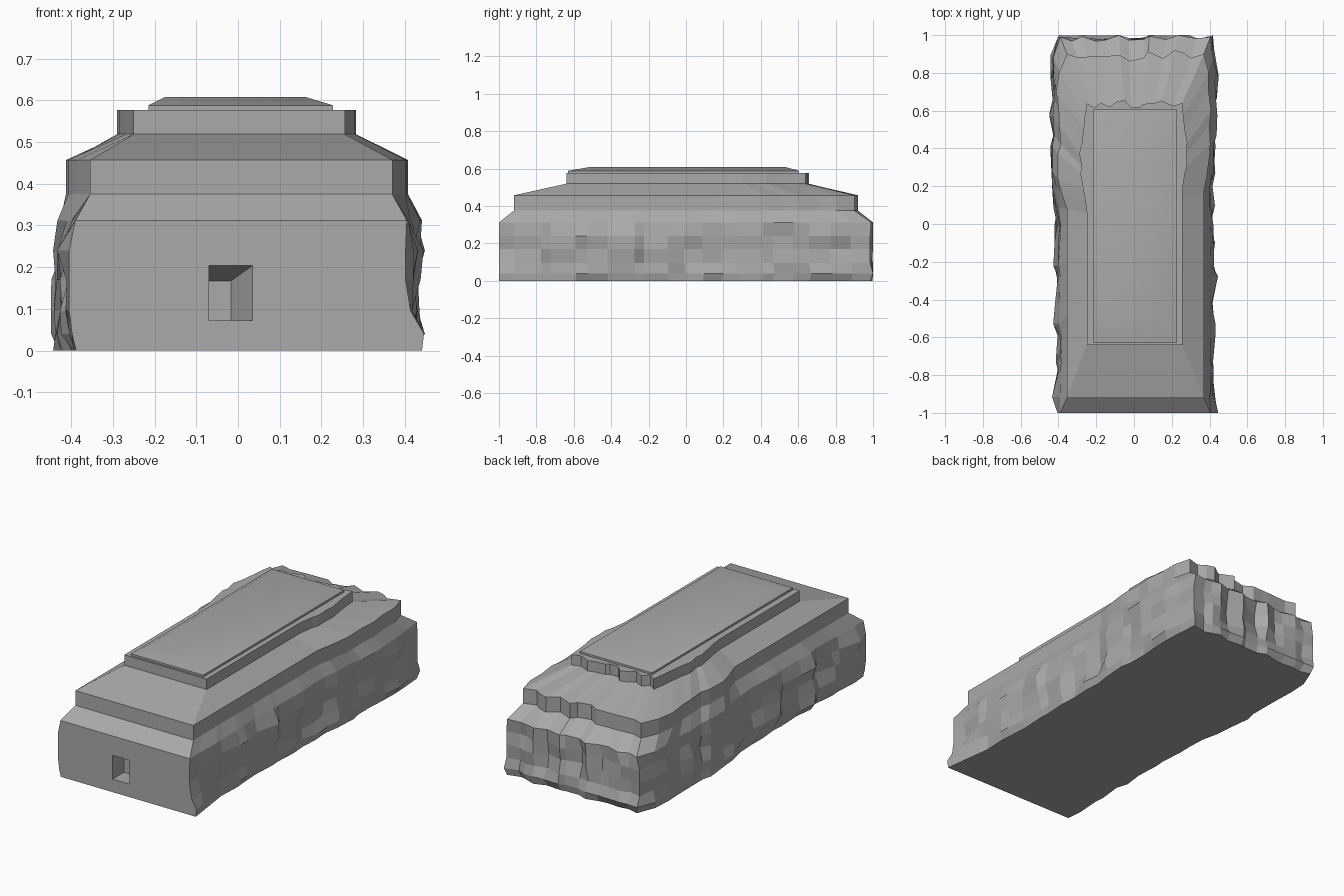
import bpy, bmesh, math, random

random.seed(8)
if "Cube" in bpy.data.objects:
    bpy.data.objects.remove(bpy.data.objects["Cube"])

stone = bpy.data.materials.new("grey stone")
stone.use_nodes = True
GREY = (0.4, 0.4, 0.4, 1)
stone.diffuse_color = GREY
stone.node_tree.nodes["Principled BSDF"].inputs["Base Color"].default_value = GREY

# Shared columns, so that chips in the rock run through several courses
SIDE, BACK = 20, 13
T = [0] + [(i + random.uniform(-.3, .3)) / SIDE for i in range(1, SIDE)] + [1]
U = [(i + random.uniform(-.3, .3)) / BACK for i in range(1, BACK)]
CHIP = {s: [random.uniform(-.4, .4) for t in T] for s in (-1, 1)}
REAR_CHIP = [random.uniform(-.6, .5) for u in U]
SWELL_START = {-1: .1, 1: .2}


def clamp(v, low=0, high=1):
    return max(low, min(high, v))


def make_object(name, bm):
    bmesh.ops.recalc_face_normals(bm, faces=bm.faces)
    mesh = bpy.data.meshes.new(name)
    bm.to_mesh(mesh)
    bm.free()
    mesh.materials.append(stone)
    obj = bpy.data.objects.new(name, mesh)
    bpy.context.collection.objects.link(obj)
    return obj


def loft(bm, rings):
    """Skin closed rings of points and cap both ends."""
    rows = [[bm.verts.new(p) for p in ring] for ring in rings]
    for a, b in zip(rows, rows[1:]):
        for i in range(len(a)):
            j = (i + 1) % len(a)
            bm.faces.new((a[i], a[j], b[j], b[i]))
    bm.faces.new(rows[0][::-1])
    bm.faces.new(rows[-1])


def outline(left, right, front, back, rough, swell, rear_rough,
            fade=.12, bare=0.0, flare=0.0):
    """Straight front, chipped sides and a broken back; plan points only."""
    def side(sign, width, bulge):
        pts = []
        for t, chip in zip(T, CHIP[sign]):
            y = front + (back - front) * t
            grow = clamp((y - SWELL_START[sign]) / .12)
            # The swelling dies out at the back corners
            grow *= clamp((back - y) / fade)
            x = width + bulge * grow
            if sign > 0:
                x += flare * clamp((-.72 - y) / .28)
            if 0 < t < 1:
                x += (chip + random.uniform(-.6, .6)) * rough * max(grow, bare)
            pts.append((sign * clamp(x, 0, .448), y))
        return pts
    r, l = side(1, right, swell[1]), side(-1, left, swell[0])
    rear = []
    for u, chip in zip(U, REAR_CHIP):
        y = back + (chip + random.uniform(-.5, .4)) * rear_rough
        rear.append((r[-1][0] + (l[-1][0] - r[-1][0]) * u, min(y, 1)))
    return r + rear + l[::-1]


def at(plan, z):
    return [(x, y, z) for x, y in plan]


# Undercut foot: nearly straight, with a step out on the swollen side
rings = [at(outline(.388, .408, -1, .985, .012, (.045, .012), .025,
                    bare=1, flare=.033), 0),
         at(outline(.398, .418, -1, 1, .03, (.03, .012), .03,
                    bare=1, flare=.028), .04)]
# Rough rock wall
for z, flare in ((.095, .012), (.17, 0), (.24, 0)):
    rings.append(at(outline(.405, .414, -1, .985, .034, (.02, .012), .035,
                            bare=1, flare=flare - .012), z))
rings.append(at(outline(.39, .405, -1, .99, .022, (.036, .028), .028, bare=.6), .312))
# Two stepped terraces
middle = outline(.355, .37, -.92, .9, .018, (.045, .03), .035)
rings += [at(middle, .375), at(middle, .457)]
upper = outline(.25, .256, -.64, .64, .012, (.034, .026), .035, fade=.25)
rings += [at(upper, .519), at(upper, .577)]
bm = bmesh.new()
loft(bm, rings)
body = make_object("terraced_rock_body", bm)


def rect(x0, x1, y0, y1, z):
    return [(x0, y0, z), (x1, y0, z), (x1, y1, z), (x0, y1, z)]


# Splayed niche in the front wall
def niche_ring(y, right, top):
    return [(-.07, y, .072), (right, y, .072), (right, y, top), (-.07, y, top)]


bm = bmesh.new()
loft(bm, [niche_ring(-1.05, .035, .204), niche_ring(-1, .035, .204),
          niche_ring(-.9, -.017, .167)])
cutter = make_object("niche_cutter", bm)
cutter.hide_render = True
cut = body.modifiers.new("niche", 'BOOLEAN')
cut.operation = 'DIFFERENCE'
cut.solver = 'EXACT'
cut.object = cutter
bpy.context.view_layer.objects.active = body
body.select_set(True)
bpy.ops.object.modifier_apply(modifier=cut.name)
bpy.data.objects.remove(cutter)
body.select_set(False)

# Low slab with softly sloping edges
bm = bmesh.new()
loft(bm, [rect(-.215, .228, -.63, .605, .57),
          rect(-.215, .228, -.63, .605, .588),
          rect(-.175, .162, -.515, .53, .608)])
slab = make_object("top_slab", bm)
bpy.context.view_layer.objects.active = slab
slab.select_set(True)
bpy.ops.object.shade_smooth_by_angle(angle=math.radians(35))
